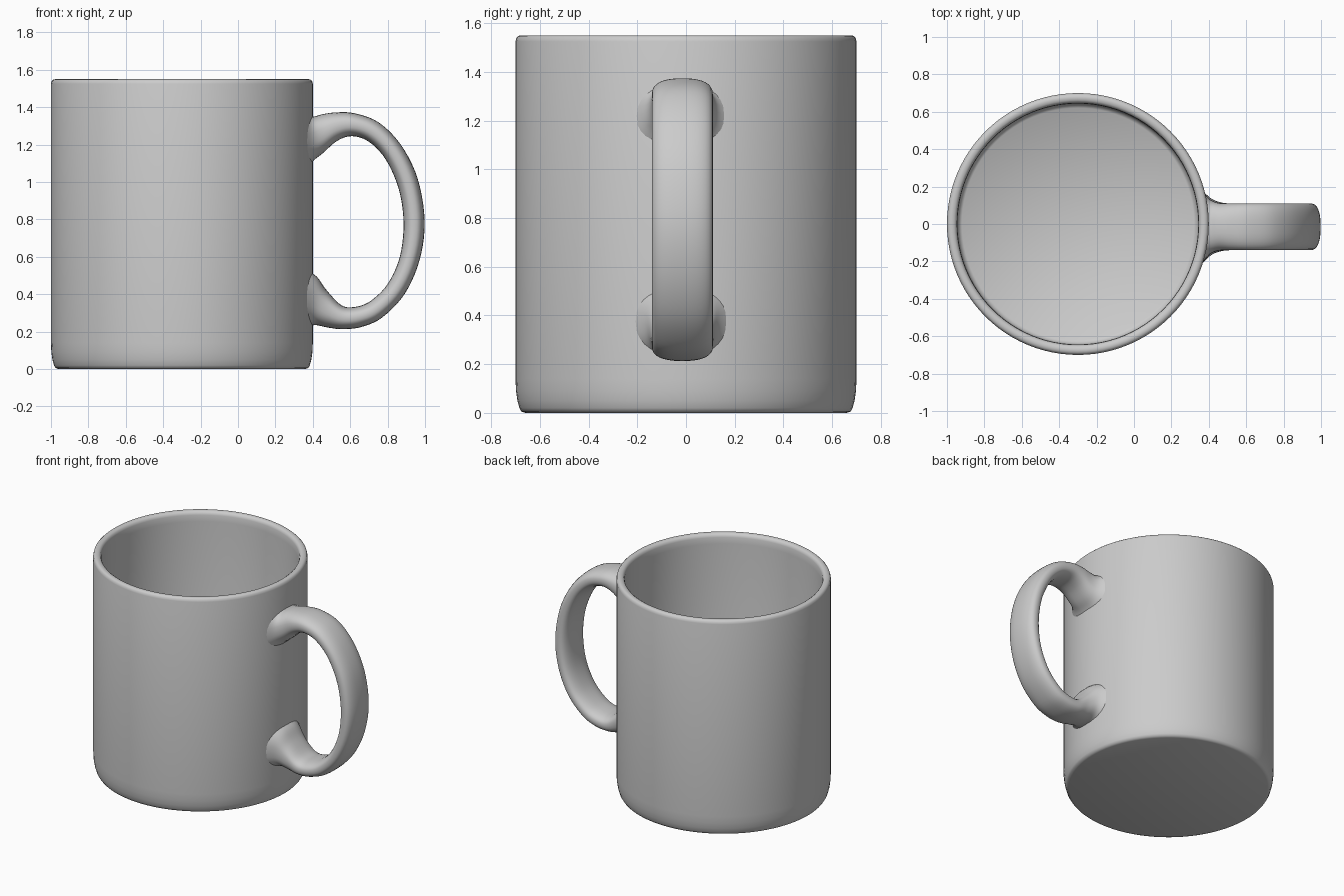
import bpy, bmesh, math

if "Cube" in bpy.data.objects:
    bpy.data.objects.remove(bpy.data.objects["Cube"])

CX = -0.3        # mug axis
HY = -0.015      # handle centre in y


def catmull(points, steps):
    """Smooth curve through tuples of any length."""
    p = [points[0]] + points + [points[-1]]
    out = []
    for i in range(1, len(p) - 2):
        for s in range(steps):
            t = s / steps
            out.append(tuple(
                0.5 * (2 * b + (c - a) * t + (2 * a - 5 * b + 4 * c - d) * t ** 2
                       + (3 * b - a - 3 * c + d) * t ** 3)
                for a, b, c, d in zip(*p[i - 1:i + 3])))
    return out + [points[-1]]


def loft(name, rings):
    """Bridge closed rings, cap both ends, shade smooth."""
    bm = bmesh.new()
    loops = [[bm.verts.new(co) for co in ring] for ring in rings]
    n = len(loops[0])
    for a, b in zip(loops, loops[1:]):
        for i in range(n):
            j = (i + 1) % n
            bm.faces.new((a[i], a[j], b[j], b[i]))
    bm.faces.new(loops[0][::-1])
    bm.faces.new(loops[-1])
    bmesh.ops.recalc_face_normals(bm, faces=bm.faces)
    mesh = bpy.data.meshes.new(name)
    bm.to_mesh(mesh)
    bm.free()
    obj = bpy.data.objects.new(name, mesh)
    bpy.context.collection.objects.link(obj)
    bpy.ops.object.select_all(action='DESELECT')
    obj.select_set(True)
    bpy.context.view_layer.objects.active = obj
    bpy.ops.object.shade_smooth_by_angle(angle=math.radians(40))
    return obj


# Cup: turned profile (radius, z) from the underside, over the rim, to the floor
profile = [(0.66, 0.0), (0.676, 0.006), (0.684, 0.02), (0.692, 0.05), (0.698, 0.09),
           (0.70, 0.14), (0.70, 1.525), (0.696, 1.54), (0.687, 1.548), (0.675, 1.55),
           (0.662, 1.548), (0.651, 1.54), (0.646, 1.525), (0.644, 1.48),
           (0.644, 0.12), (0.638, 0.095), (0.62, 0.08)]
SEG = 96
cup_rings = [[(CX + r * math.cos(2 * math.pi * i / SEG),
               r * math.sin(2 * math.pi * i / SEG), z) for i in range(SEG)]
             for r, z in profile]
loft("cup", cup_rings)

# Handle: stations of (outer x, outer z, inner x, inner z, half width)
stations = [
    (0.36, 1.37, 0.36, 1.06, 0.20), (0.40, 1.35, 0.405, 1.115, 0.15),
    (0.45, 1.362, 0.455, 1.155, 0.128), (0.52, 1.372, 0.53, 1.22, 0.125),
    (0.62, 1.368, 0.61, 1.245, 0.125), (0.75, 1.32, 0.70, 1.215, 0.125),
    (0.87, 1.20, 0.79, 1.12, 0.125), (0.96, 1.02, 0.86, 0.96, 0.125),
    (0.998, 0.79, 0.885, 0.78, 0.125), (0.97, 0.58, 0.865, 0.60, 0.125),
    (0.89, 0.40, 0.80, 0.455, 0.125), (0.77, 0.275, 0.71, 0.365, 0.125),
    (0.66, 0.225, 0.63, 0.333, 0.125), (0.56, 0.213, 0.555, 0.34, 0.125),
    (0.48, 0.222, 0.475, 0.42, 0.128), (0.41, 0.235, 0.42, 0.495, 0.15),
    (0.36, 0.22, 0.36, 0.53, 0.20)]
SIDES = 32


def soft(v):
    return math.copysign(abs(v) ** 0.8, v)   # slightly squared ellipse


handle_rings = []
for ox, oz, ix, iz, w in catmull(stations, 5):
    ring = []
    for i in range(SIDES):
        a = 2 * math.pi * i / SIDES
        k = 0.5 + 0.5 * soft(math.cos(a))
        ring.append((ix + (ox - ix) * k, HY + w * soft(math.sin(a)), iz + (oz - iz) * k))
    handle_rings.append(ring)
loft("handle", handle_rings)
